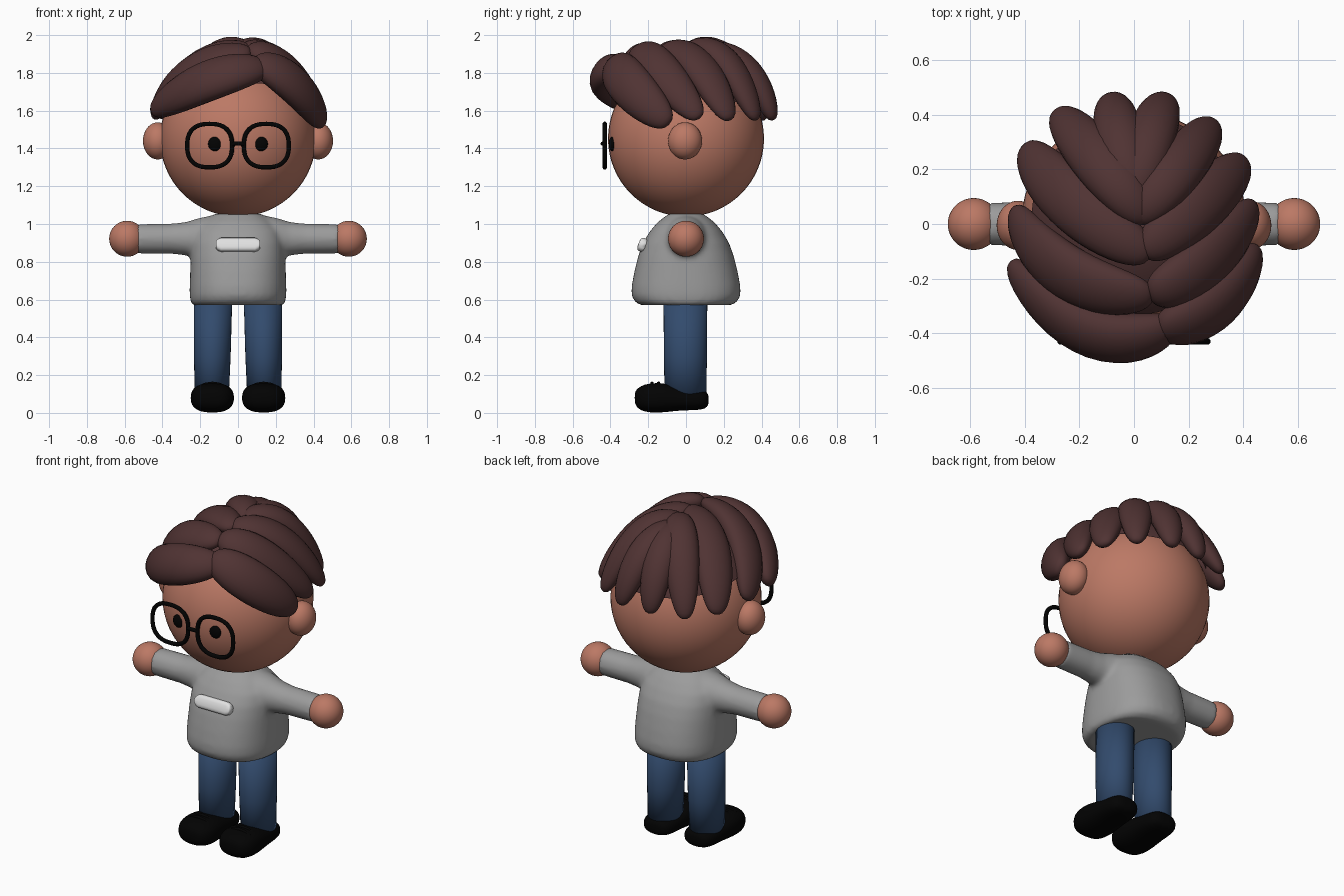
import bpy
import bmesh
from math import sin, cos, pi
from mathutils import Vector

if "Cube" in bpy.data.objects:
    bpy.data.objects.remove(bpy.data.objects["Cube"], do_unlink=True)


def material(name, rgb):
    mat = bpy.data.materials.new(name)
    mat.use_nodes = True
    color = (*rgb, 1)
    mat.diffuse_color = color
    mat.node_tree.nodes["Principled BSDF"].inputs["Base Color"].default_value = color
    return mat


SKIN = material("skin", (0.50, 0.19, 0.13))
HAIR = material("dark brown hair", (0.08, 0.033, 0.033))
GREY = material("grey sweater", (0.33, 0.33, 0.33))
BLUE = material("blue denim", (0.032, 0.07, 0.152))
BLACK = material("black", (0.0008, 0.0008, 0.0008))
WHITE = material("white", (0.75, 0.75, 0.75))


def finish(name, bm, mat):
    bmesh.ops.recalc_face_normals(bm, faces=bm.faces)
    for f in bm.faces:
        f.smooth = True
    mesh = bpy.data.meshes.new(name)
    bm.to_mesh(mesh)
    bm.free()
    mesh.materials.append(mat)
    obj = bpy.data.objects.new(name, mesh)
    bpy.context.collection.objects.link(obj)
    return obj


def ball(name, centre, size, mat):
    bm = bmesh.new()
    bmesh.ops.create_uvsphere(bm, u_segments=48, v_segments=32, radius=1)
    for v in bm.verts:
        v.co = Vector(centre) + Vector(a * b for a, b in zip(v.co, size))
    return finish(name, bm, mat)


def power(value, exponent):
    return abs(value) ** exponent * (1 if value >= 0 else -1)


def add_loft(bm, rings, n=24, square=2.0):
    """Skin over rings given as (centre, half axis u, half axis v)."""
    loops = []
    for centre, u, v in rings:
        loop = []
        for i in range(n):
            a = 2 * pi * i / n
            loop.append(bm.verts.new(Vector(centre) + Vector(u) * power(cos(a), 2 / square)
                                     + Vector(v) * power(sin(a), 2 / square)))
        loops.append(loop)
    for a, b in zip(loops, loops[1:]):
        for i in range(n):
            bm.faces.new((a[i], a[(i + 1) % n], b[(i + 1) % n], b[i]))
    bm.faces.new(loops[0])
    bm.faces.new(loops[-1])


def loft(name, rings, mat, n=24, square=2.0):
    bm = bmesh.new()
    add_loft(bm, rings, n, square)
    return finish(name, bm, mat)


def wire(name, points, radius, mat, cyclic=False):
    curve = bpy.data.curves.new(name, "CURVE")
    curve.dimensions = "3D"
    curve.bevel_depth = radius
    curve.bevel_resolution = 3
    curve.use_fill_caps = True
    spline = curve.splines.new("POLY")
    spline.points.add(len(points) - 1)
    for p, co in zip(spline.points, points):
        p.co = (*co, 1)
    spline.use_cyclic_u = cyclic
    spline.use_smooth = True
    curve.materials.append(mat)
    obj = bpy.data.objects.new(name, curve)
    bpy.context.collection.objects.link(obj)


# Head
ball("head", (0, 0, 1.452), (0.413, 0.413, 0.413), SKIN)

# Sweater: torso and sleeves fused into one soft surface
bm = bmesh.new()
torso = [(0.57, 0.235, 0.235), (0.585, 0.25, 0.268), (0.62, 0.256, 0.288), (0.67, 0.256, 0.288),
         (0.75, 0.253, 0.273), (0.83, 0.25, 0.253), (0.90, 0.245, 0.228), (0.96, 0.23, 0.192),
         (1.01, 0.185, 0.15), (1.055, 0.12, 0.09)]
add_loft(bm, [((0, 0, z), (hx, 0, 0), (0, hy, 0)) for z, hx, hy in torso], 48, 2.35)
sleeve = [(0.1, 0.13), (0.2, 0.112), (0.27, 0.09), (0.35, 0.08), (0.54, 0.078)]
for s in (-1, 1):
    add_loft(bm, [((s * x, 0, 0.922), (0, r, 0), (0, 0, r)) for x, r in sleeve], 32)
sweater = finish("sweater", bm, GREY)
remesh = sweater.modifiers.new("fuse", "REMESH")
remesh.mode = "VOXEL"
remesh.voxel_size = 0.013
remesh.use_smooth_shade = True
soften = sweater.modifiers.new("soften", "SMOOTH")
soften.factor = 0.5
soften.iterations = 9

# Chest label: a padded strip lying on the sloping front
label = [(-0.117, 0.016), (-0.108, 0.028), (-0.09, 0.035), (0.09, 0.035), (0.108, 0.028),
         (0.117, 0.016)]
loft("chest_label", [((x, -0.231, 0.89), (0, 0.4 * r, r), (0, 0.02, -0.008))
                     for x, r in label], WHITE, 20, 2.8)

# Paired body parts
for s, side in ((-1, "right"), (1, "left")):
    ball(side + "_ear", (s * 0.425, -0.005, 1.44), (0.078, 0.09, 0.098), SKIN)
    ball(side + "_hand", (s * 0.587, 0, 0.922), (0.095, 0.095, 0.095), SKIN)
    ball(side + "_eye", (s * 0.122, -0.391, 1.424), (0.036, 0.018, 0.038), BLACK)
    loft(side + "_leg", [((s * x, -0.003, z), (hx, 0, 0), (0, hy, 0)) for z, x, hx, hy in
                         ((0.08, 0.139, 0.09, 0.11), (0.3, 0.136, 0.097, 0.114),
                          (0.62, 0.132, 0.102, 0.116))], BLUE, 36)
    # Shoe: rings from toe to heel as y, half width, bottom, top
    shoe = [(-0.272, 0.045, 0.055, 0.105), (-0.26, 0.08, 0.025, 0.13), (-0.22, 0.11, 0.004, 0.153),
            (-0.16, 0.117, 0, 0.16), (-0.1, 0.114, 0.004, 0.155), (-0.04, 0.106, 0.012, 0.137),
            (0.04, 0.1, 0.014, 0.125), (0.09, 0.088, 0.018, 0.12), (0.112, 0.065, 0.03, 0.11),
            (0.12, 0.035, 0.05, 0.09)]
    obj = loft(side + "_shoe", [((s * 0.136, y, (lo + hi) / 2), (hx, 0, 0), (0, 0, (hi - lo) / 2))
                                for y, hx, lo, hi in shoe], BLACK, 24, 2.5)
    obj.modifiers.new("round", "SUBSURF").levels = 1
    for i, y in enumerate((-0.18, -0.145)):
        wire(f"{side}_lace_{i + 1}", [(s * 0.136 + x, y, 0.157 - 4 * x * x)
                                      for x in (-0.07, -0.035, 0, 0.035, 0.07)], 0.009, BLACK)
    # Squarish spectacle rim
    rim = []
    for i in range(48):
        a = 2 * pi * i / 48
        rim.append((s * 0.15 + 0.119 * power(cos(a), 0.8), -0.43,
                    1.415 + 0.115 * power(sin(a), 0.8)))
    wire(side + "_spectacle_rim", rim, 0.012, BLACK, True)

wire("spectacle_bridge", [(-0.034, -0.43, 1.42), (-0.015, -0.442, 1.426), (0.015, -0.442, 1.426),
                          (0.034, -0.43, 1.42)], 0.011, BLACK)

# Scalp under the locks, cut along a sloping hairline
bm = bmesh.new()
bmesh.ops.create_uvsphere(bm, u_segments=48, v_segments=32, radius=0.43)
bmesh.ops.translate(bm, verts=bm.verts, vec=(0, 0, 1.475))
bmesh.ops.bisect_plane(bm, geom=bm.verts[:] + bm.edges[:] + bm.faces[:], plane_co=(0, 0, 1.69),
                       plane_no=(0, 0.17, 1), clear_inner=True)
finish("scalp", bm, HAIR)

# Hair locks sweep from the parting, over a middle point, to the tips around the head
CROWN = Vector((0, 0, 1.48))


def lock(name, root, mid, tip, width, thick):
    a, m, b = Vector(root), Vector(mid), Vector(tip)
    rings = []
    steps = 22
    for i in range(steps + 1):
        swell = pi * (0.02 + 0.96 * i / steps)
        t = (1 - cos(swell)) / 2
        centre = a * (1 - t) * (1 - 2 * t) + m * 4 * t * (1 - t) + b * t * (2 * t - 1)
        along = a * (4 * t - 3) + m * (4 - 8 * t) + b * (4 * t - 1)
        across = along.cross(centre - CROWN).normalized()
        out = across.cross(along).normalized()
        size = sin(swell) ** 0.75
        rings.append((centre, across * width * size, out * thick * size))
    loft(name, rings, HAIR, 20)


right = [((0.15, -0.36, 1.83), (-0.15, -0.395, 1.76), (-0.45, -0.14, 1.60), 0.12, 0.085),
         ((0.07, -0.26, 1.91), (-0.24, -0.18, 1.81), (-0.44, 0.05, 1.57), 0.115, 0.072),
         ((0.06, -0.12, 1.925), (-0.21, 0.07, 1.84), (-0.40, 0.28, 1.56), 0.11, 0.07),
         ((0.05, 0.01, 1.92), (-0.12, 0.22, 1.87), (-0.28, 0.41, 1.55), 0.098, 0.07),
         ((0.01, 0.08, 1.92), (-0.05, 0.31, 1.83), (-0.08, 0.46, 1.55), 0.09, 0.07)]
left = [((0.08, -0.37, 1.86), (0.29, -0.30, 1.74), (0.445, -0.09, 1.53), 0.12, 0.08),
        ((0.05, -0.25, 1.91), (0.25, -0.15, 1.825), (0.44, 0.07, 1.56), 0.11, 0.072),
        ((0.03, -0.11, 1.925), (0.23, 0.06, 1.84), (0.405, 0.23, 1.55), 0.105, 0.07),
        ((0.01, 0.01, 1.92), (0.16, 0.20, 1.865), (0.29, 0.37, 1.55), 0.095, 0.07),
        ((0.00, 0.08, 1.92), (0.06, 0.31, 1.83), (0.115, 0.46, 1.55), 0.09, 0.07)]
for side, locks in (("right", right), ("left", left)):
    for i, spec in enumerate(locks):
        lock(f"{side}_hair_lock_{i + 1}", *spec)
